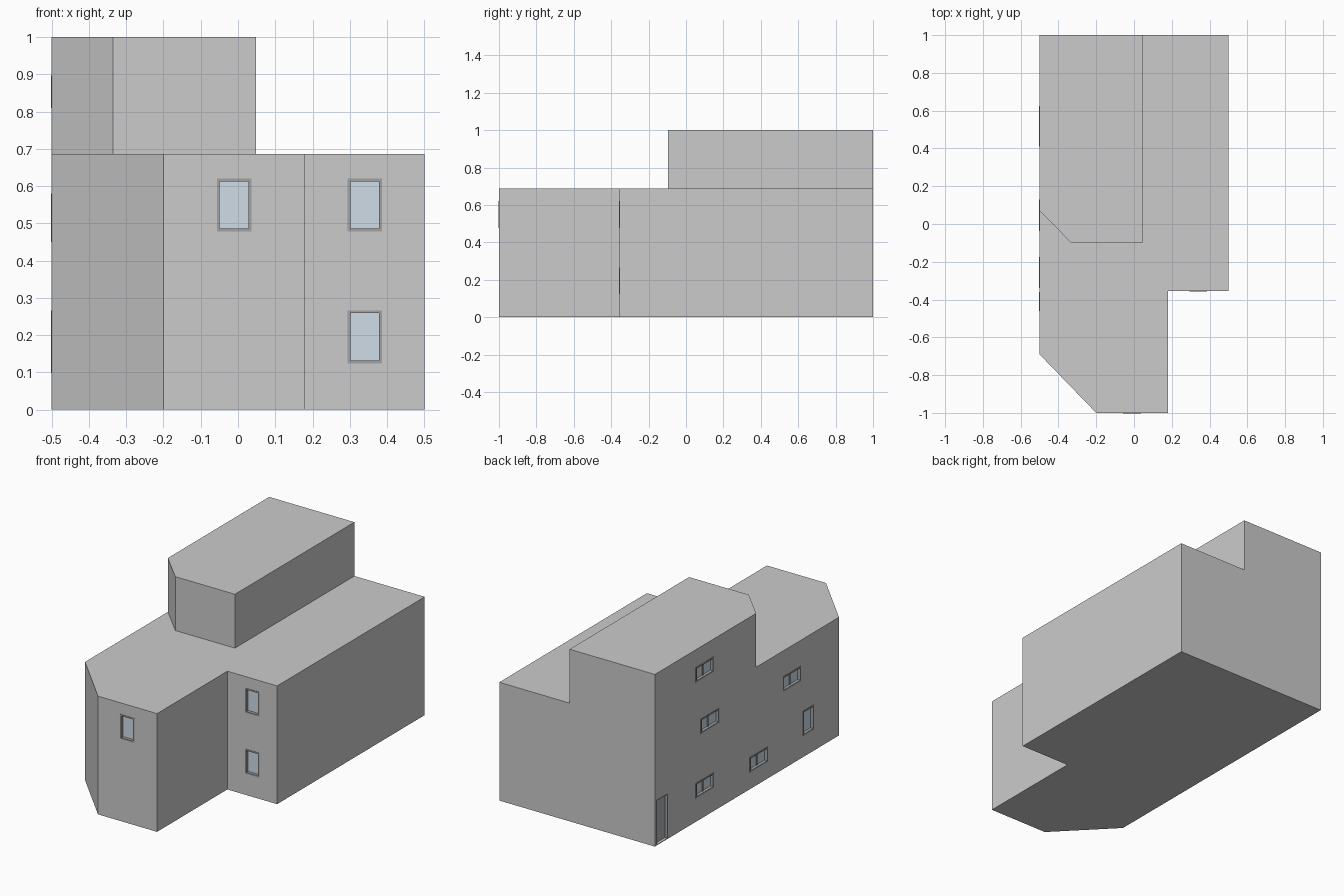
import bpy, bmesh

if "Cube" in bpy.data.objects:
    bpy.data.objects.remove(bpy.data.objects["Cube"])


def material(name, rgb):
    m = bpy.data.materials.new(name)
    m.diffuse_color = (*rgb, 1)
    m.use_nodes = True
    m.node_tree.nodes["Principled BSDF"].inputs["Base Color"].default_value = m.diffuse_color
    return m


WALL = material("wall_grey", (0.8, 0.8, 0.78))
BAND = material("slab_grey", (0.71, 0.71, 0.70))
FRAME = material("frame_grey", (0.36, 0.36, 0.36))
GLASS = material("glass_blue", (0.62, 0.72, 0.80))
DOOR = material("door_grey", (0.42, 0.45, 0.47))


def finish(name, bm, mats):
    bmesh.ops.recalc_face_normals(bm, faces=bm.faces)
    me = bpy.data.meshes.new(name)
    bm.to_mesh(me)
    bm.free()
    for m in mats:
        me.materials.append(m)
    ob = bpy.data.objects.new(name, me)
    bpy.context.collection.objects.link(ob)
    return ob


def storeys(name, outline, levels, bands):
    """Prism over an outline, divided at the levels; listed rings are floor slabs."""
    bm = bmesh.new()
    rings = [[bm.verts.new((x, y, z)) for x, y in outline] for z in levels]
    n = len(outline)
    for k in range(len(levels) - 1):
        for i in range(n):
            j = (i + 1) % n
            f = bm.faces.new((rings[k][i], rings[k][j], rings[k + 1][j], rings[k + 1][i]))
            f.material_index = 1 if k in bands else 0
    bm.faces.new(rings[0][::-1])
    bm.faces.new(rings[-1])
    return finish(name, bm, [WALL, BAND])


def add_box(bm, wall, u0, u1, d0, d1, z0, z1):
    """Box on a wall: u runs along the wall, d is the depth into it."""
    side, plane = wall
    cu, cd, cz = (u0 + u1) / 2, plane + (d0 + d1) / 2, (z0 + z1) / 2
    su, sd, sz = u1 - u0, d1 - d0, z1 - z0
    c, s = ((cu, cd, cz), (su, sd, sz)) if side == "front" else ((cd, cu, cz), (sd, su, sz))
    for v in bmesh.ops.create_cube(bm, size=1)["verts"]:
        v.co = [v.co[i] * s[i] + c[i] for i in range(3)]


# Building volumes
lower = storeys("lower_storeys",
                [(-0.5, 1), (-0.5, -0.69), (-0.2, -1), (0.18, -1),
                 (0.18, -0.355), (0.5, -0.355), (0.5, 1)],
                [0, 0.02, 0.358, 0.379, 0.668, 0.687], {0, 2, 4})
upper = storeys("upper_storey",
                [(-0.5, 1), (-0.5, 0.07), (-0.335, -0.097), (0.048, -0.097), (0.048, 1)],
                [0.687, 0.98, 1.0], {1})

# Openings: name, wall, range along wall, range in height, kind
BAY, WING, LEFT = ("front", -1), ("front", -0.355), ("left", -0.5)
openings = [
    ("bay_window", BAY, -0.057, 0.036, 0.478, 0.621, "single"),
    ("wing_upper_window", WING, 0.294, 0.387, 0.478, 0.621, "single"),
    ("wing_lower_window", WING, 0.294, 0.387, 0.124, 0.267, "single"),
    ("side_tall_window", LEFT, -0.46, -0.36, 0.124, 0.267, "single"),
    ("side_top_window", LEFT, 0.46, 0.625, 0.81, 0.897, "double"),
    ("side_middle_back_window", LEFT, 0.41, 0.58, 0.495, 0.58, "double"),
    ("side_middle_front_window", LEFT, -0.34, -0.175, 0.45, 0.537, "double"),
    ("side_ground_back_window", LEFT, 0.46, 0.625, 0.137, 0.224, "double"),
    ("side_ground_front_window", LEFT, -0.037, 0.13, 0.098, 0.185, "double"),
    ("side_door", LEFT, 0.878, 0.988, 0.004, 0.267, "door"),
]

cuts = {lower: bmesh.new(), upper: bmesh.new()}
T, DEEP = 0.008, 0.03
for name, wall, u0, u1, z0, z1, kind in openings:
    add_box(cuts[upper if z0 > 0.687 else lower], wall, u0, u1, -0.05, DEEP, z0, z1)
    # Frame
    out = 0.0 if kind == "door" else -0.002
    bm = bmesh.new()
    add_box(bm, wall, u0, u0 + T, out, DEEP, z0, z1)
    add_box(bm, wall, u1 - T, u1, out, DEEP, z0, z1)
    add_box(bm, wall, u0 + T, u1 - T, out, DEEP, z1 - T, z1)
    if kind != "door":
        add_box(bm, wall, u0 + T, u1 - T, out, DEEP, z0, z0 + T)
    if kind == "double":
        mid = (u0 + u1) / 2
        add_box(bm, wall, mid - T / 2, mid + T / 2, 0.01, DEEP, z0 + T, z1 - T)
    finish(name + "_frame", bm, [FRAME])
    # Pane or door leaf
    bm = bmesh.new()
    add_box(bm, wall, u0 + T, u1 - T, 0.016, 0.024,
            z0 if kind == "door" else z0 + T, z1 - T)
    finish(name + ("_leaf" if kind == "door" else "_glass"), bm,
           [DOOR if kind == "door" else GLASS])

# Cut the recesses into the walls
for ob, bm in cuts.items():
    cutter = finish(ob.name + "_cutter", bm, [WALL])
    cutter.hide_render = True
    mod = ob.modifiers.new("recesses", "BOOLEAN")
    mod.operation, mod.solver, mod.object = "DIFFERENCE", "EXACT", cutter
    bpy.context.view_layer.objects.active = ob
    bpy.ops.object.modifier_apply(modifier=mod.name)
    bpy.data.objects.remove(cutter)
